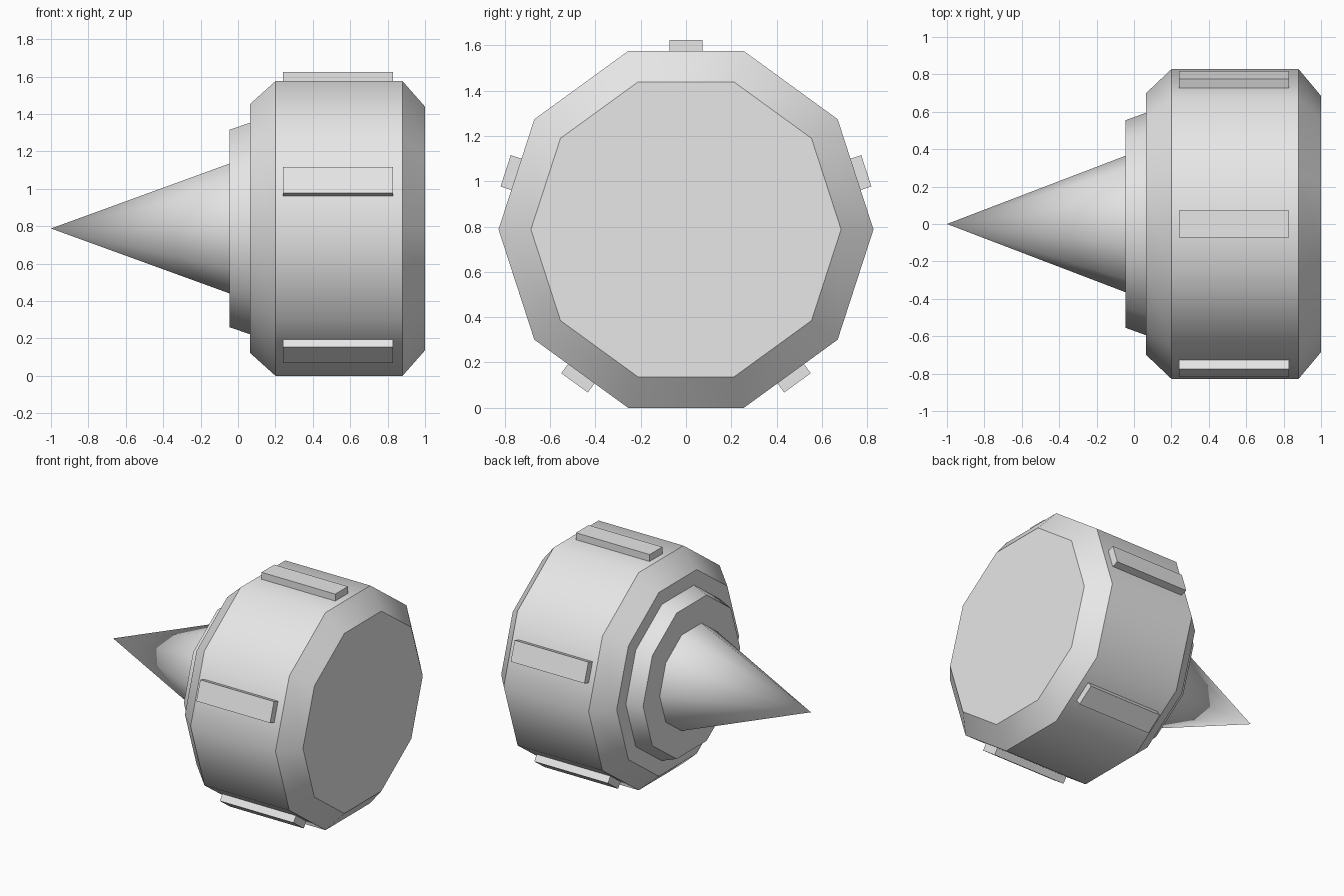
import bpy, bmesh, math
from mathutils import Matrix, Vector

SIDES = 10
RADIUS = 0.828
APOTHEM = RADIUS * math.cos(math.pi / SIDES)
AXIS_Z = APOTHEM

if "Cube" in bpy.data.objects:
    bpy.data.objects.remove(bpy.data.objects["Cube"], do_unlink=True)

grey = bpy.data.materials.new("light grey")
grey.use_nodes = True
colour = (0.8, 0.8, 0.8, 1)
grey.diffuse_color = colour
grey.node_tree.nodes["Principled BSDF"].inputs["Base Color"].default_value = colour


def add_object(name, bm, smooth):
    bmesh.ops.recalc_face_normals(bm, faces=bm.faces)
    mesh = bpy.data.meshes.new(name)
    bm.to_mesh(mesh)
    bm.free()
    mesh.materials.append(grey)
    obj = bpy.data.objects.new(name, mesh)
    bpy.context.collection.objects.link(obj)
    if smooth:
        bpy.ops.object.select_all(action="DESELECT")
        obj.select_set(True)
        bpy.context.view_layer.objects.active = obj
        bpy.ops.object.shade_smooth_by_angle(angle=math.radians(40))
    return obj


def lathe(name, profile):
    """Ten-sided solid along x from (x, radius) pairs; radius 0 gives a point."""
    bm = bmesh.new()
    rings = []
    for x, r in profile:
        count = SIDES if r else 1
        rings.append([bm.verts.new((x, r * math.cos(math.tau * k / SIDES),
                                    AXIS_Z + r * math.sin(math.tau * k / SIDES)))
                      for k in range(count)])
    for a, b in zip(rings, rings[1:]):
        for k in range(SIDES):
            n = (k + 1) % SIDES
            if len(a) == 1:
                bm.faces.new((a[0], b[k], b[n]))
            else:
                bm.faces.new((a[k], b[k], b[n], a[n]))
    for ring in (rings[0], rings[-1]):
        if len(ring) > 1:
            bm.faces.new(ring)
    return add_object(name, bm, True)


# Drum with bevelled ends, stepped collar and pointed nose
lathe("drum", [(0.065, 0.70), (0.2, RADIUS), (0.88, RADIUS), (1, 0.685)])
lathe("collar", [(-0.045, 0.555), (0.065, 0.595)])
lathe("nose_cone", [(-1, 0), (-0.045, 0.365)])

# Grip ribs on every other flat of the drum
for i in range(5):
    bm = bmesh.new()
    place = (Matrix.Translation((0, 0, AXIS_Z))
             @ Matrix.Rotation(math.tau * i / 5, 4, "X")
             @ Matrix.Translation((0.535, 0, APOTHEM + 0.015))
             @ Matrix.Diagonal(Vector((0.59, 0.145, 0.07, 1))))
    bmesh.ops.create_cube(bm, size=1, matrix=place)
    add_object(f"grip_rib_{i + 1}", bm, False)
